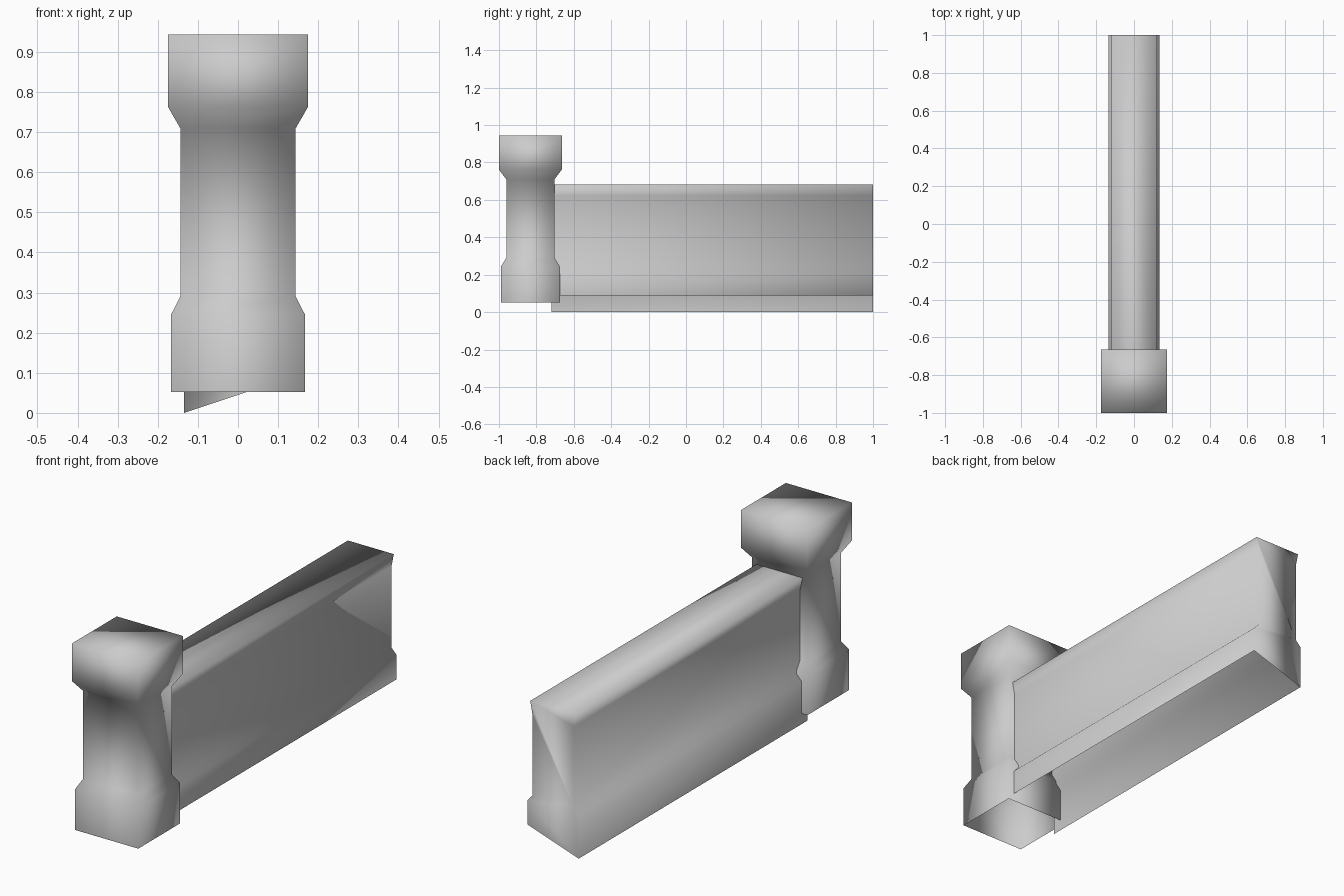
import bpy
import bmesh

cube = bpy.data.objects.get("Cube")
if cube:
    bpy.data.objects.remove(cube, do_unlink=True)

grey = bpy.data.materials.new("stone_grey")
grey.use_nodes = True
colour = (0.6, 0.6, 0.6, 1)
grey.diffuse_color = colour
grey.node_tree.nodes["Principled BSDF"].inputs["Base Color"].default_value = colour


def loft(name, loops, closed):
    """Skin matching loops of points and cap the last loop only."""
    bm = bmesh.new()
    rings = [[bm.verts.new(p) for p in loop] for loop in loops]
    count = len(rings[0])
    for low, high in zip(rings, rings[1:]):
        for i in range(count if closed else count - 1):
            j = (i + 1) % count
            bm.faces.new((low[i], low[j], high[j], high[i]))
    bm.faces.new(rings[-1])
    bmesh.ops.recalc_face_normals(bm, faces=bm.faces)
    # Point the end cap, and so the whole skin, outwards
    bm.faces.ensure_lookup_table()
    cap = bm.faces[-1]
    cap.normal_update()
    first, last = loops[0][0], loops[-1][0]
    if sum(n * (b - a) for n, a, b in zip(cap.normal, first, last)) < 0:
        bmesh.ops.reverse_faces(bm, faces=bm.faces)
    for face in bm.faces:
        face.smooth = True
    mesh = bpy.data.meshes.new(name)
    bm.to_mesh(mesh)
    bm.free()
    mesh.materials.append(grey)
    obj = bpy.data.objects.new(name, mesh)
    bpy.context.collection.objects.link(obj)
    return obj


# Square post: height, half width, half depth; open underneath
post_y = -0.832
post_levels = [(0.052, 0.167, 0.157), (0.245, 0.167, 0.157),
               (0.29, 0.144, 0.129), (0.71, 0.144, 0.129),
               (0.762, 0.174, 0.168), (0.943, 0.174, 0.168)]
corners = [(-1, -1), (1, -1), (1, 1), (-1, 1)]
loft("post", [[(sx * w, post_y + sy * d, z) for sx, sy in corners]
              for z, w, d in post_levels], True)

# Parapet wall: half width and height, with a slanting open underside
side = [(0.135, 0.207), (0.109, 0.235), (0.109, 0.622), (0.121, 0.683)]
section = [(0.135, 0.09)] + side + [(-x, z) for x, z in reversed(side)] + [(-0.135, 0)]
loft("parapet_wall", [[(x, y, z) for x, z in section] for y in (-0.72, 1)], False)
